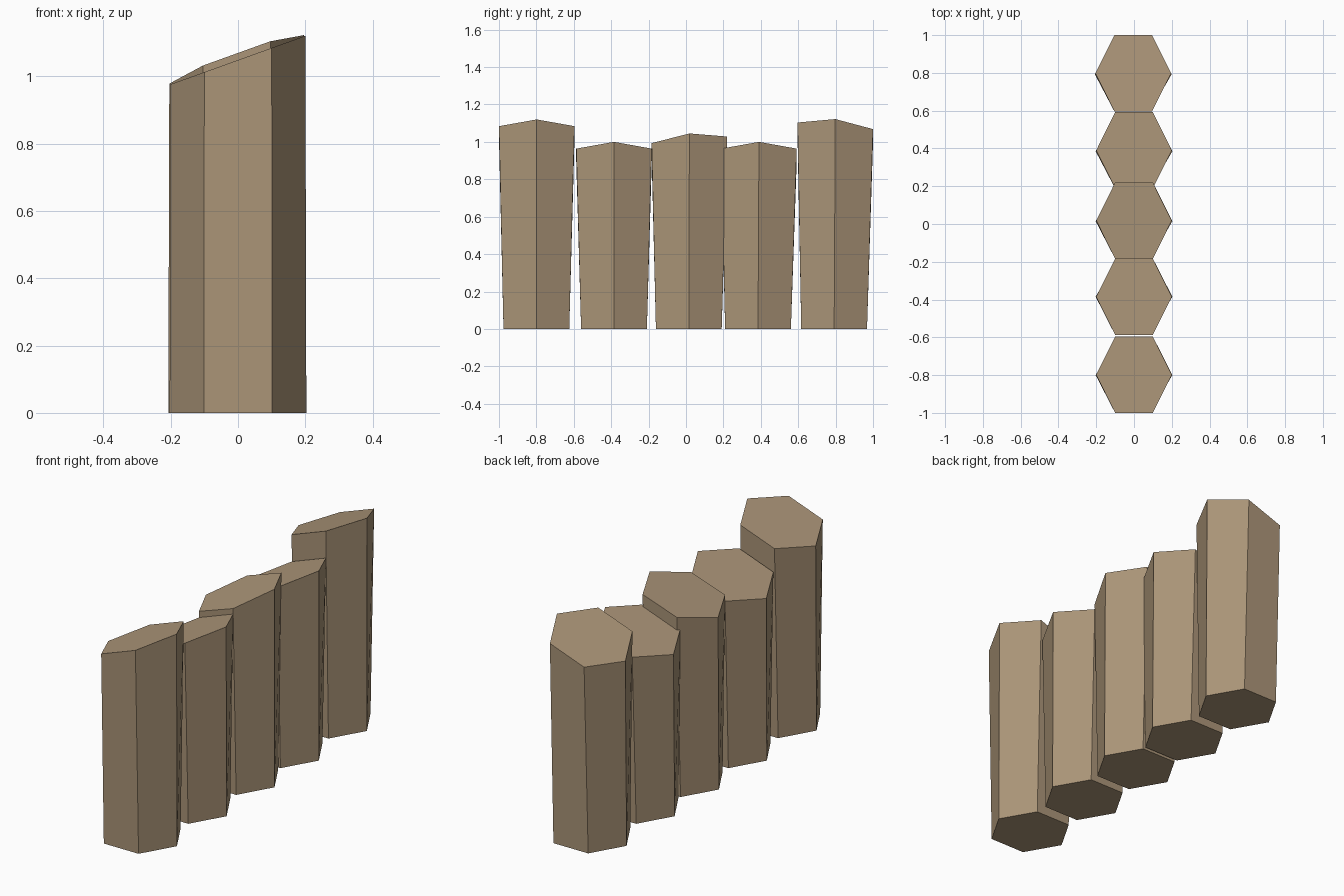
import bpy
from math import cos, sin, radians

cube = bpy.data.objects.get("Cube")
if cube:
    bpy.data.objects.remove(cube)

# Plain brown stone
stone = bpy.data.materials.new("brown_stone")
stone.use_nodes = True
colour = (0.413, 0.305, 0.191, 1)
stone.diffuse_color = colour
stone.node_tree.nodes["Principled BSDF"].inputs["Base Color"].default_value = colour

BASE_RADIUS = 0.203
TOP_RADIUS = 0.2
TOP_STRETCH = 1.165   # tops flare along the row
HEX = [(cos(radians(60 * i)), sin(radians(60 * i))) for i in range(6)]


def column(name, x, base_y, top_y, height, slope_x, slope_y):
    """Hexagonal pillar, flared along y, with a slanted flat top."""
    base = [(x + c * BASE_RADIUS, base_y + s * BASE_RADIUS, 0) for c, s in HEX]
    top = []
    for c, s in HEX:
        dx, dy = c * TOP_RADIUS, s * TOP_RADIUS * TOP_STRETCH
        top.append((x + dx, top_y + dy, height + slope_x * dx + slope_y * dy))
    sides = [(i, (i + 1) % 6, (i + 1) % 6 + 6, i + 6) for i in range(6)]
    mesh = bpy.data.meshes.new(name)
    mesh.from_pydata(base + top, [], sides + [tuple(range(5, -1, -1)), tuple(range(6, 12))])
    mesh.materials.append(stone)
    obj = bpy.data.objects.new(name, mesh)
    bpy.context.collection.objects.link(obj)


# Row of pillars from front to back
column("front_column", 0, -0.8, -0.798, 1.048, 0.36, 0)
column("front_middle_column", 0, -0.385, -0.385, 0.928, 0.36, 0)
column("centre_column", 0, 0.015, 0.018, 0.977, 0.34, 0.0875)
column("back_middle_column", 0, 0.385, 0.39, 0.928, 0.36, 0)
column("back_column", -0.004, 0.792, 0.798, 1.05, 0.36, -0.0875)
